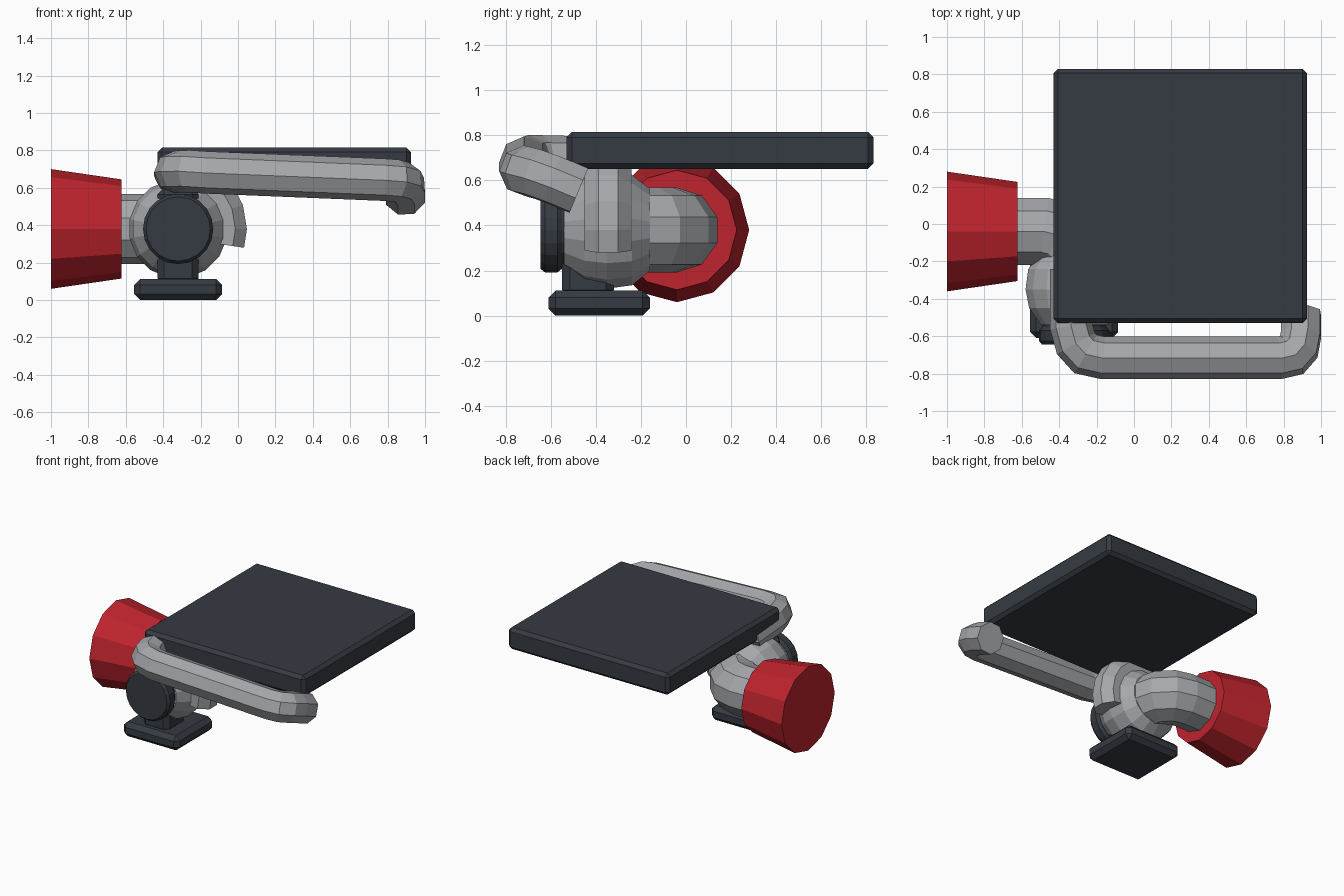
import bpy, bmesh, math
from mathutils import Vector, Matrix

if "Cube" in bpy.data.objects:
    bpy.data.objects.remove(bpy.data.objects["Cube"])


def material(name, rgb):
    m = bpy.data.materials.new(name)
    m.diffuse_color = (*rgb, 1)
    m.use_nodes = True
    m.node_tree.nodes["Principled BSDF"].inputs["Base Color"].default_value = m.diffuse_color
    return m


DARK = material("dark slate", (0.036, 0.044, 0.055))
GREY = material("metal grey", (0.38, 0.39, 0.41))
RED = material("filter red", (0.52, 0.017, 0.027))


def finish(bm, name, mat):
    bmesh.ops.recalc_face_normals(bm, faces=bm.faces[:])
    me = bpy.data.meshes.new(name)
    bm.to_mesh(me)
    bm.free()
    me.materials.append(mat)
    ob = bpy.data.objects.new(name, me)
    bpy.context.collection.objects.link(ob)
    return ob


def skin(rings, name, mat):
    """Join equal rings of points into a capped tube."""
    bm = bmesh.new()
    vs = [[bm.verts.new(p) for p in r] for r in rings]
    n = len(vs[0])
    for a, b in zip(vs, vs[1:]):
        for i in range(n):
            j = (i + 1) % n
            bm.faces.new((a[i], a[j], b[j], b[i]))
    bm.faces.new(vs[0])
    bm.faces.new(vs[-1])
    return finish(bm, name, mat)


def box(name, lo, hi, bevel, mat):
    bm = bmesh.new()
    lo, hi = Vector(lo), Vector(hi)
    bmesh.ops.create_cube(bm, size=1, matrix=Matrix.Translation((lo + hi) / 2)
                          @ Matrix.Diagonal((*(hi - lo), 1)))
    bmesh.ops.bevel(bm, geom=bm.edges[:], offset=bevel, segments=1, affect='EDGES')
    return finish(bm, name, mat)


def lathe(name, profile, centre, axis, n, mat, turn=0.0):
    """Profile of (position along axis, radius); axis is 'x' or 'y'."""
    a, b = centre
    rings = []
    for t, r in profile:
        ring = []
        for i in range(n):
            w = turn + 2 * math.pi * i / n
            u, v = a + r * math.cos(w), b + r * math.sin(w)
            ring.append((t, u, v) if axis == 'x' else (u, t, v))
        rings.append(ring)
    return skin(rings, name, mat)


def pipe(name, path, r, n, mat, turn):
    """Mitred tube: each ring is slid along its segment onto the next joint plane."""
    path = [Vector(p) for p in path]
    d = [(q - p).normalized() for p, q in zip(path, path[1:])]
    up = Vector((0, 0, 1)) if abs(d[0].z) < 0.9 else Vector((0, 1, 0))
    s = d[0].cross(up).normalized()
    up = s.cross(d[0])
    ring = []
    for i in range(n):
        w = turn + 2 * math.pi * i / n
        ring.append(path[0] + r * (math.cos(w) * s + math.sin(w) * up))
    rings = [ring]
    for k in range(1, len(path)):
        seg = d[k - 1]
        nrm = seg + d[k] if k < len(d) else seg
        ring = [p + seg * ((path[k] - p).dot(nrm) / seg.dot(nrm)) for p in ring]
        rings.append(ring)
    return skin(rings, name, mat)


# Cooler slab and mounting foot
box("cooler_slab", (-0.43, -0.53, 0.65), (0.925, 0.83, 0.815), 0.024, DARK)
box("mounting_foot", (-0.555, -0.61, 0), (-0.085, -0.16, 0.112), 0.032, DARK)
box("mounting_post", (-0.43, -0.55, 0.08), (-0.21, -0.32, 0.60), 0.035, DARK)

# Compressor housing and front disc
C = (-0.32, 0.38)
lathe("housing", [(-0.54, 0.18), (-0.45, 0.245), (-0.35, 0.265), (-0.24, 0.25),
                  (-0.16, 0.185)], C, 'y', 16, GREY, math.pi / 16)
lathe("front_disc", [(-0.645, 0.172), (-0.625, 0.188), (-0.57, 0.188), (-0.55, 0.172),
                     (-0.50, 0.16)], C, 'y', 20, DARK)

# Intake elbow: leaves the back of the housing and turns towards the filter
elbow = [(-0.32, -0.3, 0.38), (-0.32, -0.2, 0.38)]
elbow += [(-0.48 + 0.16 * math.cos(w), -0.20 + 0.16 * math.sin(w), 0.38)
          for w in (math.radians(a) for a in (30, 60, 90))]
elbow.append((-0.66, -0.04, 0.38))
pipe("intake_elbow", elbow, 0.188, 10, GREY, math.pi / 2)

# Conical air filter
lathe("air_filter", [(-1.0, 0.32), (-0.623, 0.265)], (-0.04, 0.38), 'x', 12, RED)

# Charge pipe: scroll around the housing, forward, across the front, back down
scroll = [(C[0] + 0.262 * math.cos(w), -0.345, C[1] + 0.275 * math.sin(w))
          for w in (math.radians(a) for a in (-18, 0, 20, 40, 60, 80))]
pipe("charge_pipe", scroll + [
    (-0.335, -0.345, 0.67), (-0.335, -0.55, 0.685), (-0.31, -0.64, 0.687),
    (-0.26, -0.695, 0.688), (-0.17, -0.715, 0.682), (0.78, -0.715, 0.643),
    (0.845, -0.70, 0.638), (0.88, -0.66, 0.628), (0.893, -0.59, 0.603),
    (0.893, -0.475, 0.555)], 0.113, 8, GREY, math.pi / 8)
